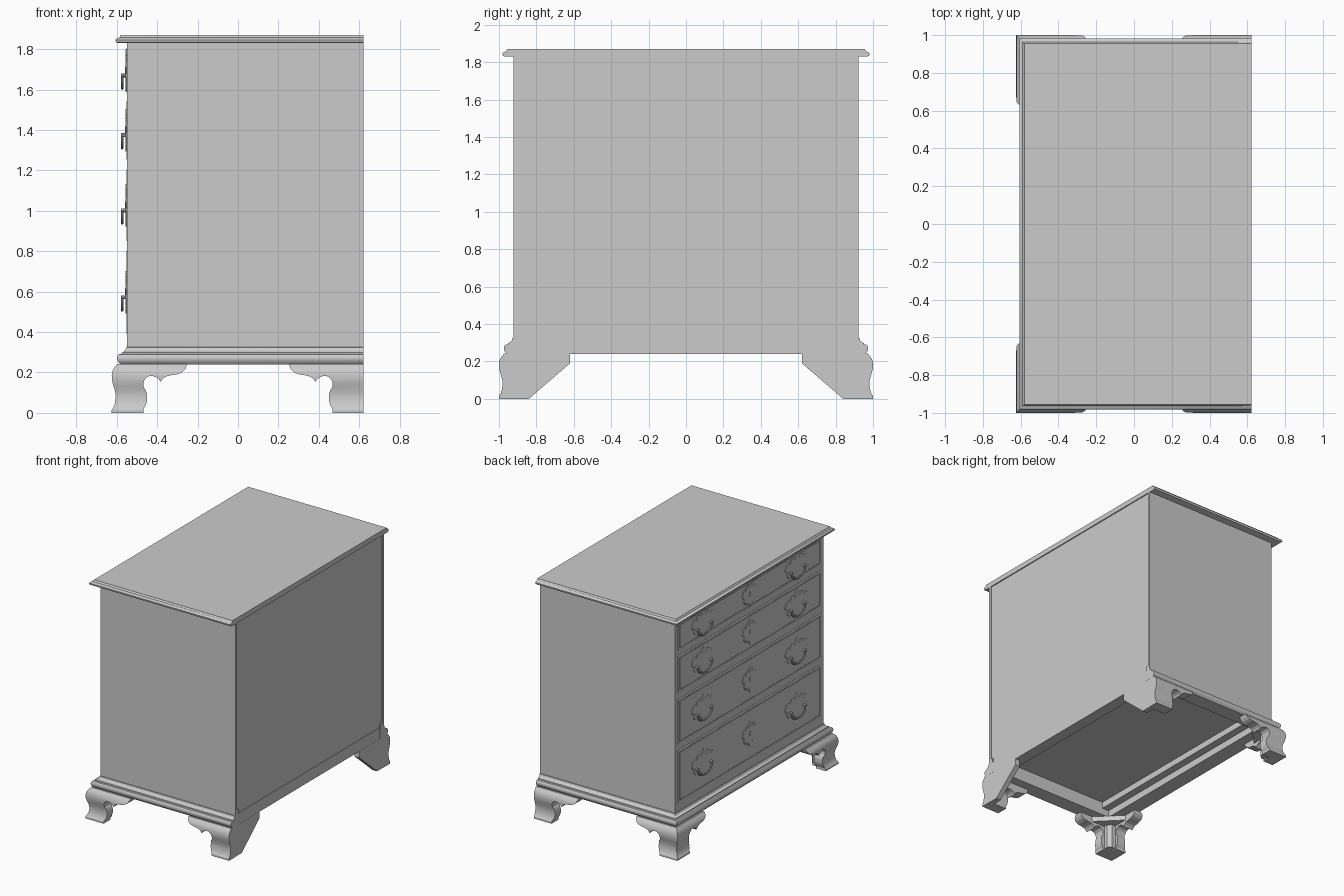
import bpy, bmesh, math
from mathutils import Vector

if "Cube" in bpy.data.objects:
    bpy.data.objects.remove(bpy.data.objects["Cube"])

XF, XB, HY = -0.547, 0.622, 0.922      # front plane, back plane, half width
mat = bpy.data.materials.new("mid grey")
mat.diffuse_color = (0.6, 0.6, 0.6, 1)
mat.use_nodes = True
mat.node_tree.nodes["Principled BSDF"].inputs["Base Color"].default_value = mat.diffuse_color


def finish(name, bm, smooth=False):
    bmesh.ops.recalc_face_normals(bm, faces=bm.faces)
    me = bpy.data.meshes.new(name)
    bm.to_mesh(me)
    bm.free()
    me.materials.append(mat)
    ob = bpy.data.objects.new(name, me)
    bpy.context.collection.objects.link(ob)
    if smooth:
        bpy.ops.object.select_all(action='DESELECT')
        bpy.context.view_layer.objects.active = ob
        ob.select_set(True)
        bpy.ops.object.shade_smooth_by_angle(angle=math.radians(32))
    return ob


def loft(bm, rings):
    """Skin equal-length rings and cap both ends."""
    vs = [[bm.verts.new(p) for p in r] for r in rings]
    n = len(rings[0])
    for a, b in zip(vs, vs[1:]):
        for i in range(n):
            bm.faces.new((a[i], a[(i + 1) % n], b[(i + 1) % n], b[i]))
    bm.faces.new(vs[0])
    bm.faces.new(vs[-1][::-1])


def sweep(name, profile, path, smooth=True):
    """Carry an (offset, z) profile along a mitred plan path."""
    bm = bmesh.new()
    loft(bm, [[(*path(o)[k], z) for o, z in profile] for k in range(len(path(0)))])
    return finish(name, bm, smooth)


def box(name, x0, x1, y0, y1, z0, z1):
    bm = bmesh.new()
    loft(bm, [[(x0, y0, z), (x1, y0, z), (x1, y1, z), (x0, y1, z)] for z in (z0, z1)])
    return finish(name, bm)


def prism(name, pts, vec):
    bm = bmesh.new()
    loft(bm, [pts, [Vector(p) + Vector(vec) for p in pts]])
    return finish(name, bm)


def intersect(ob, cutters):
    for c in cutters:
        m = ob.modifiers.new("scroll_cut", 'BOOLEAN')
        m.operation, m.solver, m.object = 'INTERSECT', 'EXACT', c
    dg = bpy.context.evaluated_depsgraph_get()
    me = bpy.data.meshes.new_from_object(ob.evaluated_get(dg))
    ob.modifiers.clear()
    ob.data = me
    for c in cutters:
        bpy.data.objects.remove(c)


def mirror_y(ob):
    m = ob.modifiers.new("mirror", 'MIRROR')
    m.use_axis = (False, True, False)


# Case: carcass with the sides standing just proud of the back panel
box("carcass", -0.549, 0.612, -HY, HY, 0.345, 1.832)
mirror_y(box("side_back_edge", 0.6, XB, 0.902, HY, 0.32, 1.832))
box("back_panel", 0.6, 0.614, -0.903, 0.903, 0.32, 1.832)
box("back_lower_board", 0.59, XB - 0.002, -0.9, 0.9, 0.24, 0.328)

# Moulded top
bm = bmesh.new()
top = [(0.046, 1.83), (0.055, 1.833), (0.059, 1.84), (0.059, 1.847), (0.054, 1.853),
       (0.042, 1.857), (0.038, 1.862), (0.034, 1.87)]
loft(bm, [[(XF - o, -HY - o, z), (XB, -HY - o, z), (XB, HY + o, z), (XF - o, HY + o, z)]
          for o, z in top])
finish("top", bm, True)

# Base moulding round front and sides
u_path = lambda o: [(XB, -HY - o), (XF - o, -HY - o), (XF - o, HY + o), (XB, HY + o)]
base = [(-0.05, 0.24), (0.036, 0.24), (0.043, 0.25), (0.05, 0.258), (0.052, 0.27),
        (0.05, 0.282), (0.043, 0.29), (0.03, 0.292), (0.028, 0.299), (0.018, 0.303),
        (0.01, 0.312), (0.007, 0.324), (0.001, 0.325), (-0.05, 0.325)]
sweep("base_moulding", base, u_path)
mirror_y(box("case_side_foot", -0.549, XB, 0.88, HY, 0.3, 0.36))
box("case_front_foot", -0.549, -0.5, -HY, HY, 0.3, 0.36)

# Underside rails
box("front_lower_rail", -0.5, -0.46, -0.88, 0.88, 0.24, 0.295)
box("front_upper_rail", -0.5, -0.4, -0.88, 0.88, 0.295, 0.35)
box("rear_rail", 0.53, 0.6, -0.88, 0.88, 0.24, 0.35)
mirror_y(box("side_rail", -0.5, 0.6, 0.84, 0.89, 0.24, 0.35))

# Ogee bracket feet
ogee = [(-0.01, 0), (0.078, 0), (0.078, 0.015), (0.069, 0.028), (0.062, 0.05), (0.058, 0.08),
        (0.061, 0.105), (0.07, 0.135), (0.077, 0.16), (0.078, 0.185), (0.074, 0.208),
        (0.065, 0.225), (0.05, 0.242), (-0.01, 0.242)]
scroll = [(-0.05, -0.05), (0.155, -0.05), (0.155, 0.02), (0.165, 0.035), (0.173, 0.06),
          (0.173, 0.09), (0.167, 0.11), (0.157, 0.125), (0.154, 0.145), (0.16, 0.165),
          (0.175, 0.18), (0.195, 0.184), (0.215, 0.178), (0.23, 0.168), (0.24, 0.154),
          (0.25, 0.168), (0.265, 0.18), (0.29, 0.186), (0.32, 0.19), (0.345, 0.2),
          (0.362, 0.217), (0.37, 0.236), (0.37, 0.3), (-0.05, 0.3)]


def side_scroll(x, d):
    return prism("scroll_cutter", [(x + d * s, 0.6, z) for s, z in scroll], (0, 0.7, 0))


front = sweep("front_foot", ogee,
              lambda o: [(-0.24, HY + o), (XF - o, HY + o), (XF - o, 0.62)])
intersect(front, [side_scroll(-0.623, 1),
                  prism("scroll_cutter", [(-0.8, 1 - s, z) for s, z in scroll], (0.8, 0, 0))])
mirror_y(front)
rear = sweep("rear_foot", ogee, lambda o: [(XB, HY + o), (0.24, HY + o)])
intersect(rear, [side_scroll(0.623, -1)])
mirror_y(rear)

# Plain rear brackets and glue blocks behind the front feet
mirror_y(prism("rear_bracket", [(0.58, y, z) for y, z in (
    (0.94, 0), (0.84, 0), (0.62, 0.19), (0.62, 0.242), (0.94, 0.242))], (0.041, 0, 0)))
mirror_y(prism("corner_plate", [(-0.54, 0.915, 0.2), (-0.36, 0.915, 0.2), (-0.54, 0.735, 0.2)],
               (0, 0, 0.042)))
mirror_y(prism("glue_block", [(-0.54, 0.915, 0.01), (-0.48, 0.915, 0.01), (-0.48, 0.88, 0.01),
                              (-0.505, 0.855, 0.01), (-0.54, 0.855, 0.01)], (0, 0, 0.2)))

# Scalloped bat-wing plate outline, right half from top to bottom
half = [(0, 0.105), (0.016, 0.08), (0.024, 0.056), (0.045, 0.078), (0.072, 0.074),
        (0.08, 0.042), (0.1, 0.06), (0.13, 0.046), (0.145, 0.012), (0.128, -0.012),
        (0.104, -0.006), (0.12, -0.036), (0.1, -0.062), (0.072, -0.05), (0.062, -0.076),
        (0.034, -0.064), (0.018, -0.085), (0, -0.105)]
outline = half + [(-a, b) for a, b in half[-2:0:-1]]
FACE = -0.553                          # drawer face plane


def plate(name, y, z, sy, sz):
    prism(name, [(FACE + 0.001, y + a * sy, z + b * sz) for a, b in outline], (-0.006, 0, 0))


def rod(bm, pts, r, n=8):
    """Round rod through a list of points."""
    rings = []
    for i, p in enumerate(pts):
        t = (pts[min(i + 1, len(pts) - 1)] - pts[max(i - 1, 0)]).normalized()
        u = Vector((1, 0, 0)) if abs(t.x) < 0.9 else Vector((0, 1, 0))
        v = t.cross(u)
        rings.append([p + r * (math.cos(a) * u + math.sin(a) * v)
                      for a in (2 * math.pi * k / n for k in range(n))])
    loft(bm, rings)


def pull(y, z):
    plate("pull_plate", y, z, 1, 1)
    bm = bmesh.new()
    zp = z - 0.025
    for s in (-1, 1):
        rod(bm, [Vector((x, y + s * 0.085, zp)) for x in (FACE, -0.58)], 0.01, 10)
    arc = [Vector((-0.573, y - 0.085 * math.cos(a), zp - 0.065 * max(math.sin(a), 0) ** 0.7))
           for a in (math.pi * k / 16 for k in range(17))]
    rod(bm, arc, 0.006)
    finish("pull_bail", bm, True)


# Four graduated drawers with a beaded edge, pulls and keyhole plates
for z0, z1 in ((1.585, 1.805), (1.255, 1.545), (0.85, 1.205), (0.39, 0.805)):
    bm = bmesh.new()
    rings = []
    for inset, x in ((0, -0.54), (0, -0.551), (0.005, FACE), (0.016, FACE),
                     (0.018, -0.551), (0.022, -0.551), (0.024, FACE)):
        y, a, b = 0.888 - inset, z0 + inset, z1 - inset
        rings.append([(x, -y, a), (x, y, a), (x, y, b), (x, -y, b)])
    loft(bm, rings)
    finish("drawer_front", bm)
    zc = (z0 + z1) / 2
    for y in (-0.58, 0.58):
        pull(y, zc)
    plate("keyhole_plate", 0, zc, 0.65, 0.95)
    box("keyhole", FACE - 0.007, FACE, -0.006, 0.006, zc - 0.015, zc + 0.02)
